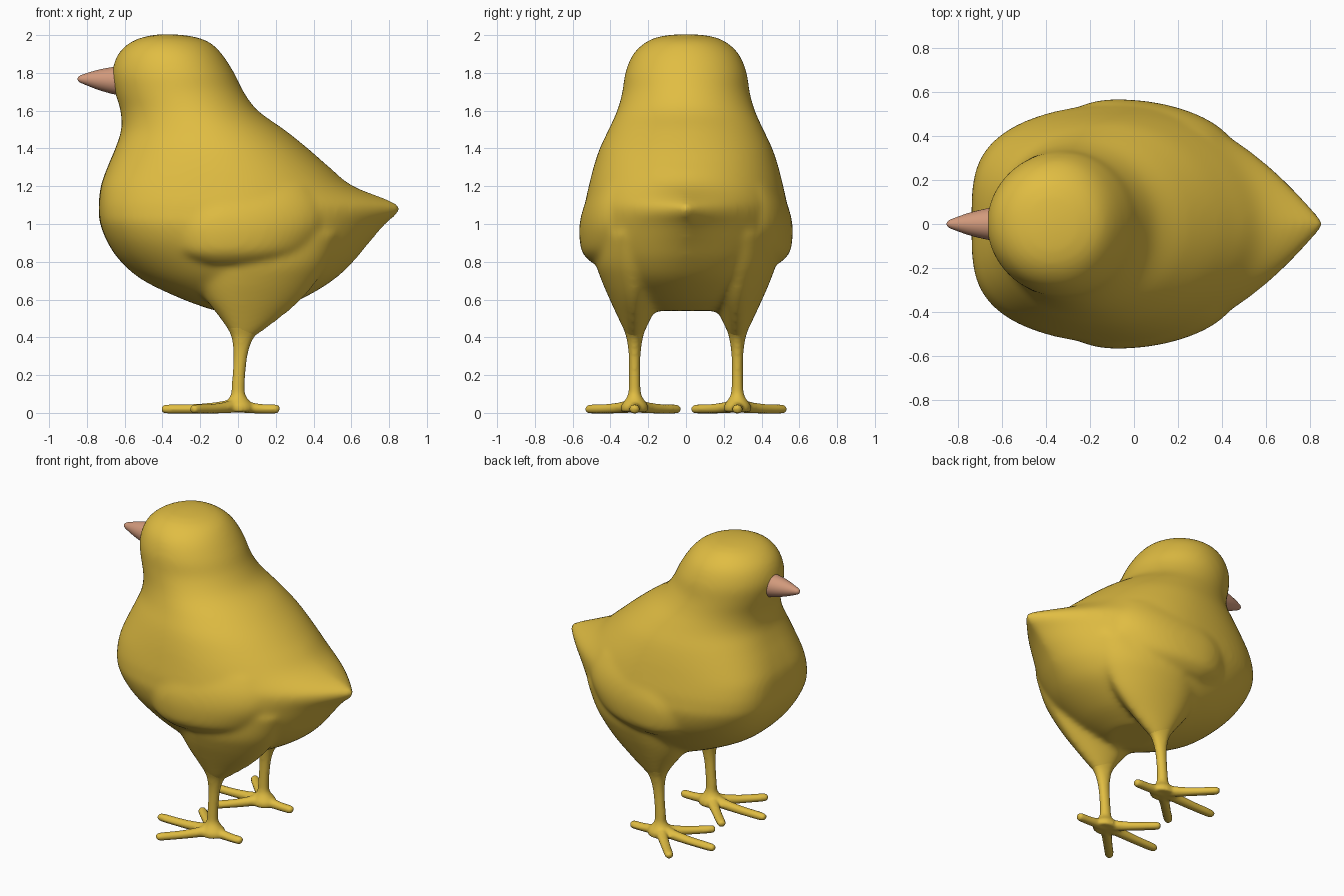
import bpy, bmesh, math
from mathutils import Vector


def material(name, rgb):
    m = bpy.data.materials.new(name)
    m.diffuse_color = (*rgb, 1)
    return m


yellow = material("down_yellow", (0.75, 0.51, 0.055))
tan = material("beak_tan", (0.64, 0.32, 0.20))


def catmull(rows, steps):
    """Smoothly interpolate rows of numbers."""
    out = []
    for i in range(len(rows) - 1):
        p = [rows[max(0, min(len(rows) - 1, i + k))] for k in (-1, 0, 1, 2)]
        for s in range(steps):
            t = s / steps
            out.append([0.5 * (2 * b + (c - a) * t + (2 * a - 5 * b + 4 * c - d) * t * t
                               + (3 * b - a - 3 * c + d) * t ** 3) for a, b, c, d in zip(*p)])
    return out + [list(rows[-1])]


def skin_rings(bm, rings):
    """Bridge rings of points into a closed, capped tube."""
    vs = [[bm.verts.new(p) for p in r] for r in rings]
    n = len(vs[0])
    for a, b in zip(vs, vs[1:]):
        for i in range(n):
            j = (i + 1) % n
            bm.faces.new((a[i], a[j], b[j], b[i]))
    bm.faces.new(vs[0][::-1])
    bm.faces.new(vs[-1])


def stack(bm, rows, yc=0, steps=4, n=64):
    """Horizontal slices: z, x front, x widest, x back, half width, front power, back power."""
    rings = []
    for z, x0, xc, x1, hw, pf, pb in catmull(rows, steps):
        ring = []
        for i in range(n):
            c, s = math.cos(math.tau * i / n), math.sin(math.tau * i / n)
            y = math.copysign(max(abs(s), 1e-4) ** (pb if c > 0 else pf), s) * hw
            ring.append((xc + c * ((x1 - xc) if c > 0 else (xc - x0)), yc + y, z))
        rings.append(ring)
    skin_rings(bm, rings)


def tube(bm, rows, n=16, zscale=1.0):
    """Round tube through rows of x, y, z, radius."""
    rows = catmull(rows, 4)
    d = (Vector(rows[-1][:3]) - Vector(rows[0][:3])).normalized()
    u = d.cross(Vector((0, 0, 1))).normalized()
    v = u.cross(d)
    rings = []
    for x, y, z, r in rows:
        ring = []
        for i in range(n):
            a = math.tau * i / n
            p = Vector((x, y, z)) + u * (r * math.cos(a)) + v * (r * zscale * math.sin(a))
            p.z = max(p.z, -0.003)
            ring.append(p)
        rings.append(ring)
    skin_rings(bm, rings)


def finish(bm, name, mat, voxel=0, smooth=0):
    """Make the object; optionally fuse and soften it."""
    bmesh.ops.recalc_face_normals(bm, faces=bm.faces[:])
    for f in bm.faces:
        f.smooth = True
    me = bpy.data.meshes.new(name)
    bm.to_mesh(me)
    bm.free()
    me.materials.append(mat)
    ob = bpy.data.objects.new(name, me)
    bpy.context.collection.objects.link(ob)
    if voxel:
        rm = ob.modifiers.new("fuse", 'REMESH')
        rm.mode = 'VOXEL'
        rm.voxel_size = voxel
        rm.use_smooth_shade = True
        sm = ob.modifiers.new("soften", 'SMOOTH')
        sm.factor = 0.5
        sm.iterations = smooth
    return ob


body = bmesh.new()
feet = bmesh.new()

# Body, head and tail
stack(body, [
    (0.54, -0.12, 0.00, 0.16, 0.16, 1.0, 1.0),
    (0.60, -0.29, 0.00, 0.33, 0.30, 1.0, 1.0),
    (0.70, -0.50, 0.00, 0.50, 0.41, 0.9, 1.0),
    (0.80, -0.62, 0.00, 0.61, 0.48, 0.75, 1.15),
    (0.90, -0.69, -0.03, 0.695, 0.525, 0.65, 1.35),
    (1.00, -0.73, -0.05, 0.785, 0.545, 0.58, 1.65),
    (1.06, -0.737, -0.05, 0.855, 0.54, 0.56, 1.9),
    (1.11, -0.737, -0.05, 0.84, 0.535, 0.56, 1.9),
    (1.20, -0.727, -0.07, 0.61, 0.515, 0.6, 1.2),
    (1.30, -0.692, -0.10, 0.485, 0.49, 0.68, 1.05),
    (1.40, -0.65, -0.13, 0.37, 0.457, 0.75, 1.0),
    (1.50, -0.618, -0.18, 0.245, 0.41, 0.85, 1.0),
    (1.60, -0.622, -0.25, 0.105, 0.365, 0.92, 1.0),
    (1.70, -0.652, -0.31, 0.03, 0.337, 0.98, 1.0),
    (1.80, -0.667, -0.33, -0.02, 0.322, 1.0, 1.0),
    (1.90, -0.635, -0.35, -0.085, 0.28, 1.0, 1.0),
    (1.965, -0.565, -0.37, -0.155, 0.21, 1.0, 1.0),
    (1.995, -0.48, -0.38, -0.25, 0.13, 1.0, 1.0),
    (2.005, -0.41, -0.38, -0.35, 0.03, 1.0, 1.0)])

for side in (1, -1):
    # Folded wing
    stack(body, [
        (0.79, -0.24, -0.08, 0.26, 0.195, 0.8, 1.0),
        (0.84, -0.34, -0.08, 0.36, 0.245, 0.8, 1.0),
        (0.90, -0.38, -0.08, 0.42, 0.262, 0.8, 1.0),
        (1.00, -0.40, -0.08, 0.47, 0.264, 0.8, 1.0),
        (1.10, -0.38, -0.05, 0.46, 0.238, 0.8, 1.0),
        (1.20, -0.28, 0.0, 0.40, 0.185, 0.9, 1.0)], yc=0.3 * side)

    # Thigh blending into the body
    stack(body, [
        (0.95, -0.25, 0.08, 0.54, 0.20, 1.0, 1.1),
        (0.80, -0.24, 0.06, 0.48, 0.205, 1.0, 1.2),
        (0.70, -0.22, 0.04, 0.42, 0.175, 1.0, 1.25),
        (0.60, -0.17, 0.02, 0.34, 0.132, 1.0, 1.3),
        (0.50, -0.095, 0.01, 0.225, 0.086, 1.0, 1.3),
        (0.43, -0.048, 0.01, 0.13, 0.054, 1.0, 1.1),
        (0.38, -0.025, 0.01, 0.06, 0.03, 1.0, 1.0)], yc=0.272 * side)

    # Lower leg
    stack(feet, [
        (0.52, -0.085, 0.01, 0.19, 0.075, 1.0, 1.3),
        (0.46, -0.062, 0.01, 0.15, 0.064, 1.0, 1.2),
        (0.40, -0.034, 0.01, 0.085, 0.044, 1.0, 1.0),
        (0.30, -0.024, 0.01, 0.05, 0.031, 1.0, 1.0),
        (0.15, -0.033, 0.0, 0.036, 0.031, 1.0, 1.0),
        (0.09, -0.04, 0.0, 0.042, 0.038, 1.0, 1.0),
        (0.04, -0.08, 0.0, 0.08, 0.07, 1.0, 1.0),
        (0.005, -0.08, 0.0, 0.08, 0.07, 1.0, 1.0)], yc=0.272 * side, n=32)

    # Three front toes and one back toe
    for dx, dy in ((-0.405, 0), (-0.245, 0.253), (-0.245, -0.235), (0.22, 0)):
        tube(feet, [(dx * t, (0.272 + dy * t) * side, z, r) for t, z, r in (
            (0, 0.04, 0.042), (0.3, 0.027, 0.033), (0.6, 0.021, 0.029),
            (0.93, 0.02, 0.027), (1.0, 0.019, 0.015))], zscale=0.9)

finish(body, "body_with_wings_and_thighs", yellow, 0.015, 22)
finish(feet, "legs_and_toes", yellow, 0.01, 5)

# Beak
bm = bmesh.new()
tube(bm, [(-0.60, 0, 1.758, 0.080), (-0.66, 0, 1.76, 0.072), (-0.74, 0, 1.764, 0.053),
          (-0.81, 0, 1.767, 0.029), (-0.84, 0, 1.768, 0.016), (-0.85, 0, 1.768, 0.003)], n=32)
finish(bm, "beak", tan)
